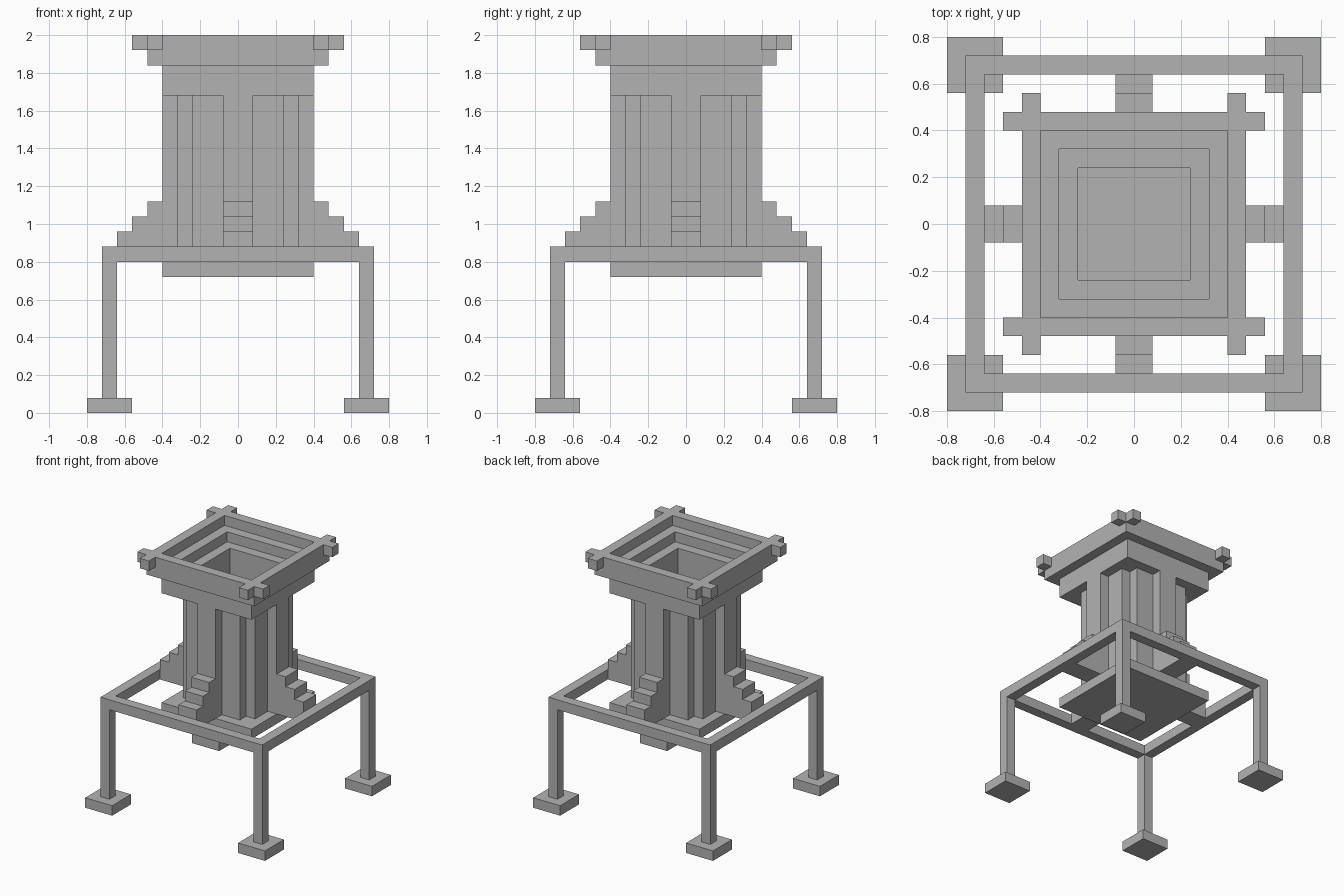
import bpy
import bmesh
from math import radians
from mathutils import Matrix, Vector

U = 0.08  # every size below is a whole number of these units

if "Cube" in bpy.data.objects:
    bpy.data.objects.remove(bpy.data.objects["Cube"], do_unlink=True)

stone = bpy.data.materials.new("plain_grey")
stone.use_nodes = True
GREY = (0.45, 0.45, 0.45, 1)
stone.diffuse_color = GREY
stone.node_tree.nodes["Principled BSDF"].inputs["Base Color"].default_value = GREY


def finish(name, bm):
    """Scale from units, recalculate normals and link the object."""
    bmesh.ops.scale(bm, vec=(U, U, U), verts=bm.verts)
    bmesh.ops.recalc_face_normals(bm, faces=bm.faces)
    mesh = bpy.data.meshes.new(name)
    bm.to_mesh(mesh)
    bm.free()
    mesh.materials.append(stone)
    ob = bpy.data.objects.new(name, mesh)
    bpy.context.scene.collection.objects.link(ob)
    return ob


def prism(bm, points, direction):
    """Extrude a flat outline along a direction."""
    face = bm.faces.new([bm.verts.new(p) for p in points])
    out = bmesh.ops.extrude_face_region(bm, geom=[face], use_keep_orig=True)
    moved = [g for g in out["geom"] if isinstance(g, bmesh.types.BMVert)]
    bmesh.ops.translate(bm, vec=Vector(direction), verts=moved)


def box(name, x, y, z):
    bm = bmesh.new()
    outline = [(x[0], y[0], z[0]), (x[1], y[0], z[0]), (x[1], y[1], z[0]), (x[0], y[1], z[0])]
    prism(bm, outline, (0, 0, z[1] - z[0]))
    return finish(name, bm)


def square_ring(name, outer, inner, z0, z1):
    """Square frame with a square hole."""
    bm = bmesh.new()
    corners = [(-1, -1), (1, -1), (1, 1), (-1, 1)]
    loops = [[bm.verts.new((cx * h, cy * h, z)) for cx, cy in corners]
             for h, z in ((outer, z0), (outer, z1), (inner, z1), (inner, z0))]
    for i in range(4):
        a, b = loops[i], loops[(i + 1) % 4]
        for j in range(4):
            k = (j + 1) % 4
            bm.faces.new((a[j], a[k], b[k], b[j]))
    return finish(name, bm)


def four_around(ob, sides=("front", "left", "back", "right")):
    """Repeat a front part on all four sides."""
    base = ob.name
    for i, side in enumerate(sides):
        copy = ob if i == 0 else ob.copy()
        if i:
            bpy.context.scene.collection.objects.link(copy)
        copy.name = side + "_" + base
        copy.matrix_world = Matrix.Rotation(radians(90 * i), 4, "Z")


CORNERS = ("front_left", "back_left", "back_right", "front_right")

# Feet, legs and the open frame they carry
four_around(box("foot", (7, 10), (-10, -7), (0, 1)), CORNERS)
four_around(box("leg", (8, 9), (-9, -8), (1, 10)), CORNERS)
square_ring("support_frame", 9, 8, 10, 11)

# Floor plate under the shaft
box("floor_plate", (-5, 5), (-5, 5), (9, 10))

# Shaft wall with a raised central pilaster
bm = bmesh.new()
wall = [(-3, -3), (-3, -4), (-1, -4), (-1, -5), (1, -5), (1, -4), (3, -4), (3, -3)]
prism(bm, [(x, y, 10) for x, y in wall], (0, 0, 11))
four_around(finish("shaft_wall", bm))

# Stepped buttress joining the frame to the pilaster
bm = bmesh.new()
steps = [(-5, 10), (-8, 10)]
for i in range(3):
    steps += [(i - 8, 12 + i), (i - 7, 12 + i)]
prism(bm, [(-1, y, z) for y, z in steps], (2, 0, 0))
four_around(finish("buttress", bm))

# Flared collar and rim with crossing beam ends
square_ring("collar", 5, 3, 21, 23)
square_ring("lower_rim", 6, 4, 23, 24)
square_ring("upper_rim", 6, 5, 24, 25)
four_around(box("left_beam_end", (5, 6), (-7, -6), (24, 25)))
four_around(box("right_beam_end", (-6, -5), (-7, -6), (24, 25)))
